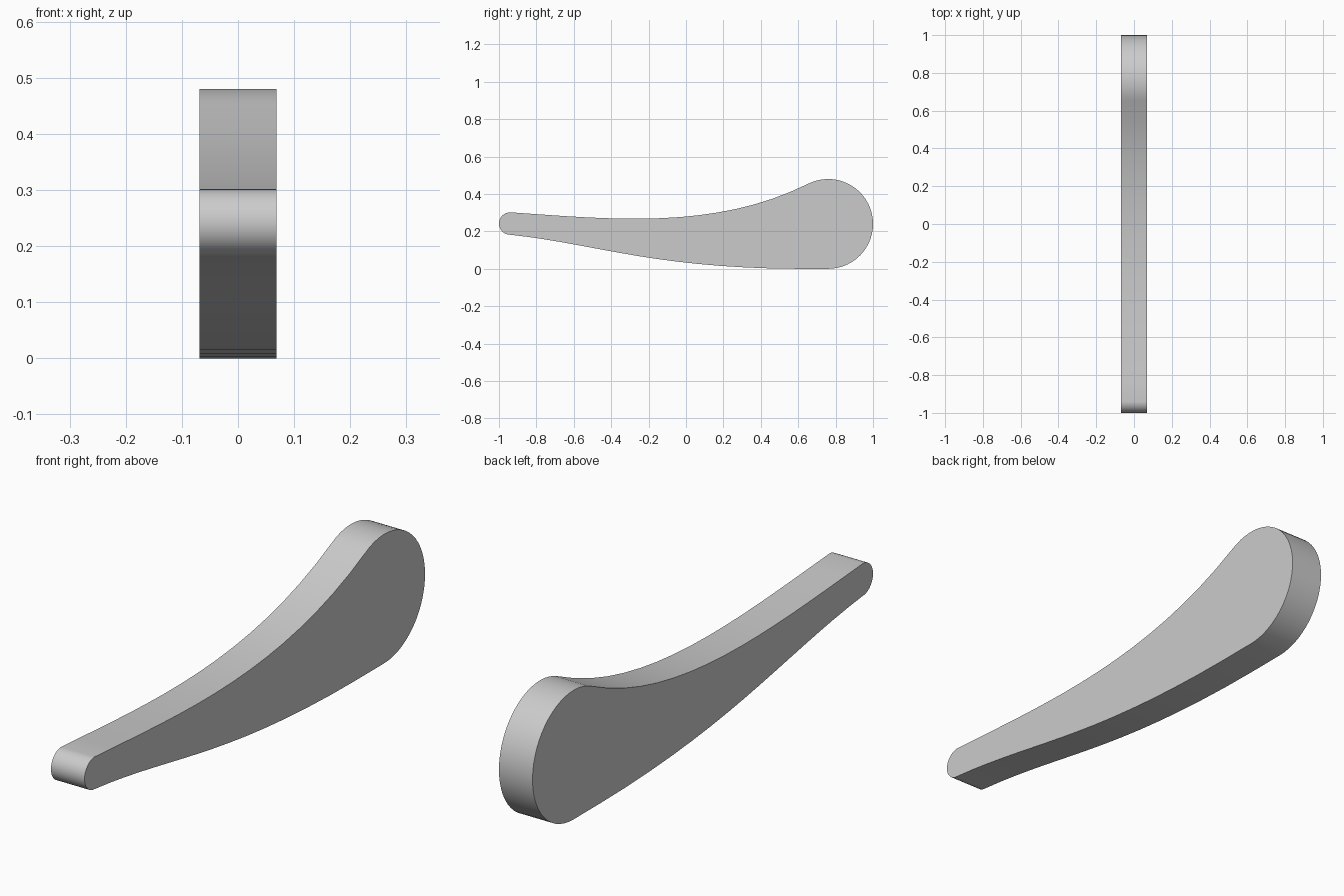
import bpy, bmesh, math
from mathutils import Vector

if "Cube" in bpy.data.objects:
    bpy.data.objects.remove(bpy.data.objects["Cube"])

HALF_WIDTH = 0.069


def bezier(p0, p1, p2, p3, steps):
    """Points strictly between the two ends of a cubic curve."""
    pts = []
    for i in range(1, steps):
        t = i / steps
        s = 1 - t
        pts.append((Vector(p0) * s**3 + Vector(p1) * 3 * s * s * t
                    + Vector(p2) * 3 * s * t * t + Vector(p3) * t**3))
    return pts


def arc(center, radius, start, end, steps):
    """Points along an arc, both ends included, angles in degrees."""
    pts = []
    for i in range(steps + 1):
        a = math.radians(start + (end - start) * i / steps)
        pts.append(Vector(center) + radius * Vector((math.cos(a), math.sin(a))))
    return pts


# Side outline: broad round end and narrow round tip joined by two curves
head = arc((0.76, 0.24), 0.24, 117.3, -90, 32)
tip = arc((-0.94, 0.242), 0.06, 270, 90, 16)
upper = bezier(tip[-1], (-0.4, 0.265), (0.15, 0.205), head[0], 16)
lower = bezier(head[-1], (-0.15, -0.012), (-0.45, 0.13), tip[0], 16)
outline = upper + head + lower + tip

# Extrude the outline across the width
bm = bmesh.new()
face = bm.faces.new([bm.verts.new((-HALF_WIDTH, p.x, max(p.y, 0))) for p in outline])
result = bmesh.ops.extrude_face_region(bm, geom=[face], use_keep_orig=True)
moved = [g for g in result["geom"] if isinstance(g, bmesh.types.BMVert)]
bmesh.ops.translate(bm, verts=moved, vec=(2 * HALF_WIDTH, 0, 0))
bmesh.ops.recalc_face_normals(bm, faces=bm.faces)
mesh = bpy.data.meshes.new("curved_lever")
bm.to_mesh(mesh)
bm.free()

lever = bpy.data.objects.new("curved_lever", mesh)
bpy.context.collection.objects.link(lever)

# Plain grey material
grey = bpy.data.materials.new("light_grey")
grey.use_nodes = True
colour = (0.6, 0.6, 0.6, 1)
grey.diffuse_color = colour
grey.node_tree.nodes["Principled BSDF"].inputs["Base Color"].default_value = colour
mesh.materials.append(grey)

# Smooth rim with crisp side edges
bpy.ops.object.select_all(action="DESELECT")
lever.select_set(True)
bpy.context.view_layer.objects.active = lever
bpy.ops.object.shade_smooth_by_angle(angle=math.radians(30))
